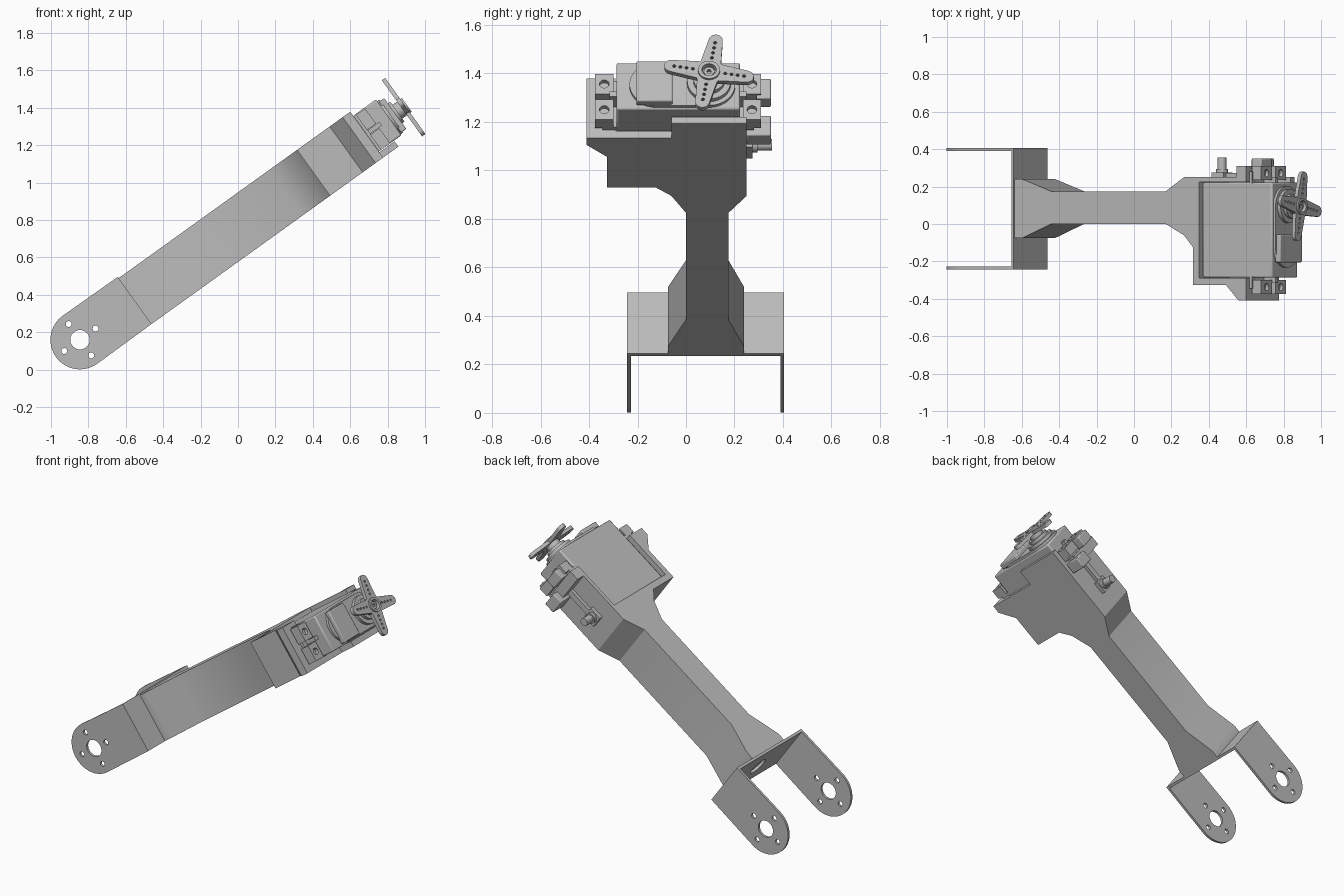
import bpy, bmesh, math
from mathutils import Matrix, Vector

cube = bpy.data.objects.get("Cube")
if cube:
    bpy.data.objects.remove(cube, do_unlink=True)

# One grey plastic for every part
grey = bpy.data.materials.new("grey_plastic")
grey.use_nodes = True
COLOR = (0.5, 0.5, 0.5, 1)
grey.diffuse_color = COLOR
grey.node_tree.nodes["Principled BSDF"].inputs["Base Color"].default_value = COLOR

# Link frame: X runs along the arm from the pivot, Y across, Z is its thickness
FRAME = Matrix.Translation((-0.845, 0, 0.16)) @ Matrix.Rotation(math.radians(-35.7), 4, 'Y')
# Sketch planes named by the direction they are extruded in
PLANES = {
    'X': Matrix(((0, 0, 1, 0), (1, 0, 0, 0), (0, 1, 0, 0), (0, 0, 0, 1))),
    'Y': Matrix(((1, 0, 0, 0), (0, 0, 1, 0), (0, 1, 0, 0), (0, 0, 0, 1))),
    'Z': Matrix.Identity(4),
}


def finish(name, mesh, bevel=0):
    mesh.transform(FRAME)
    bm = bmesh.new()
    bm.from_mesh(mesh)
    bmesh.ops.remove_doubles(bm, verts=bm.verts, dist=0.0002)
    bmesh.ops.recalc_face_normals(bm, faces=bm.faces)
    bm.to_mesh(mesh)
    bm.free()
    mesh.materials.clear()
    mesh.materials.append(grey)
    obj = bpy.data.objects.new(name, mesh)
    bpy.context.scene.collection.objects.link(obj)
    if bevel:
        mod = obj.modifiers.new("edge", 'BEVEL')
        mod.width, mod.segments = bevel, 2
    bpy.ops.object.select_all(action='DESELECT')
    obj.select_set(True)
    bpy.context.view_layer.objects.active = obj
    bpy.ops.object.shade_smooth_by_angle(angle=math.radians(30))
    return obj


def extrude(name, loops, plane, low, high):
    """Fill an outline, with any further loops as holes, and give it depth."""
    curve = bpy.data.curves.new(name, 'CURVE')
    curve.dimensions, curve.fill_mode = '2D', 'BOTH'
    curve.extrude = (high - low) / 2
    for loop in loops:
        spline = curve.splines.new('POLY')
        spline.points.add(len(loop) - 1)
        for point, (a, b) in zip(spline.points, loop):
            point.co = (a, b, 0, 1)
        spline.use_cyclic_u = True
    temp = bpy.data.objects.new(name, curve)
    bpy.context.scene.collection.objects.link(temp)
    graph = bpy.context.evaluated_depsgraph_get()
    mesh = bpy.data.meshes.new_from_object(temp.evaluated_get(graph))
    bpy.data.objects.remove(temp, do_unlink=True)
    mesh.transform(PLANES[plane] @ Matrix.Translation((0, 0, (low + high) / 2)))
    return finish(name, mesh)


def box(name, x, y, z, bevel=0):
    bm = bmesh.new()
    bmesh.ops.create_cube(bm, size=1)
    for v in bm.verts:
        v.co = Vector([(lo + hi) / 2 + c * (hi - lo) for c, (lo, hi) in zip(v.co, (x, y, z))])
    mesh = bpy.data.meshes.new(name)
    bm.to_mesh(mesh)
    bm.free()
    return finish(name, mesh, bevel)


def arc(a, b, r, start=0, end=360, n=32):
    steps = n if end - start == 360 else n + 1
    angles = [math.radians(start + (end - start) * i / n) for i in range(steps)]
    return [(a + r * math.cos(t), b + r * math.sin(t)) for t in angles]


def rect(a0, a1, b0, b1):
    return [(a0, b0), (a1, b0), (a1, b1), (a0, b1)]


# Fork bracket: two rounded cheeks joined by a cross plate
HALF = 0.155
cheek = arc(0, 0, 0.158, 90, 270) + [(0.36, -HALF), (0.36, HALF)]
pivot_holes = [arc(0, 0, 0.052)]
for k in range(4):
    t = math.radians(90 * k)
    pivot_holes.append(arc(0.103 * math.cos(t), 0.103 * math.sin(t), 0.016, n=16))
for side, y in (("right", -0.243), ("left", 0.389)):
    extrude("bracket_cheek_" + side, [cheek] + pivot_holes, 'Y', y, y + 0.016)
extrude("bracket_cross_plate", [rect(-0.235, 0.397, -HALF, HALF), arc(0.083, 0, 0.06)],
        'X', 0.344, 0.36)

# Arm: narrow beam flaring at both ends, ending in a tray with side walls
lower_edge = [(0.36, -0.075), (0.41, -0.075), (0.6, 0), (1.355, 0), (1.475, -0.06),
              (1.535, -0.125), (1.535, -0.325), (1.75, -0.325), (1.835, -0.41), (1.885, -0.41)]
upper_edge = [(1.475, 0.25), (1.355, 0.175), (0.6, 0.175), (0.41, 0.24), (0.36, 0.24)]
walls = [(1.885, -0.29), (1.575, -0.29), (1.575, 0.225), (1.885, 0.225), (1.885, 0.25)]
floor = [(1.885, -0.06), (1.985, -0.06), (1.985, 0.25)]
extrude("arm_and_tray_walls", [lower_edge + walls + upper_edge], 'Z', -0.12, 0.147)
extrude("arm_and_tray_floor", [lower_edge + floor + upper_edge], 'Z', -HALF, -0.12)
box("tray_left_flange", (1.82, 1.885), (0.25, 0.31), (-0.09, 0.147))

# Servo motor body with mounting ears
box("servo_body", (1.578, 2.035), (-0.287, 0.223), (-0.115, 0.12), 0.008)
box("servo_collar", (1.886, 1.905), (-0.345, 0.28), (-0.115, 0.12))
for side, y0, y1, hole in (("right", -0.375, -0.3, -0.337), ("left", 0.235, 0.31, 0.272)):
    for level, z in (("upper", 0.065), ("lower", -0.065)):
        extrude(f"servo_ear_{side}_{level}",
                [rect(y0, y1, z - 0.05, z + 0.05), arc(hole, z, 0.02, n=20)], 'X', 1.9, 1.96)
        extrude(f"ear_screw_{side}_{level}", [arc(hole, z, 0.02, n=20)], 'X', 1.9, 1.94)
    box("servo_ear_web_" + side, (1.905, 1.98), (min(y0 + 0.06, 0.2), max(y1 - 0.06, -0.26)),
        (-0.012, 0.012))

# Gearbox top: rounded cover, raised block and stepped output hub
AXIS = 0.095
cover = arc(AXIS, 0, 0.108, -90, 90) + arc(-0.125, 0, 0.108, 90, 270)
extrude("gear_cover", [cover], 'X', 2.03, 2.05)
box("gear_block", (2.04, 2.075), (-0.205, -0.055), (-0.103, 0.1), 0.006)
for i, (radius, low, high) in enumerate(((0.09, 2.045, 2.07), (0.065, 2.06, 2.09),
                                         (0.045, 2.08, 2.125))):
    extrude(f"output_hub_{i + 1}", [arc(AXIS, 0, radius)], 'X', low, high)

# Four-armed horn with drilled arms
outline, drills = [], []
for k in range(4):
    turn = Matrix.Rotation(math.radians(90 * k - 10), 2)
    tip = [(0.046, -0.042)] + arc(0.158, 0, 0.029, -85, 85, 12) + [(0.046, 0.042)]
    outline += [tuple(turn @ Vector(p) + Vector((AXIS, 0))) for p in tip]
    for j in range(4):
        c = turn @ Vector((0.068 + 0.026 * j, 0))
        drills.append(arc(c.x + AXIS, c.y, 0.007, n=10))
extrude("horn", [outline, arc(AXIS, 0, 0.03)] + drills, 'X', 2.12, 2.142)
extrude("horn_boss", [arc(AXIS, 0, 0.045), arc(AXIS, 0, 0.03)], 'X', 2.115, 2.152)
extrude("horn_screw", [arc(AXIS, 0, 0.022), arc(AXIS, 0, 0.01, n=6)], 'X', 2.115, 2.14)

# Fasteners and cable post on the left side
box("upper_nut_block", (1.885, 1.95), (0.29, 0.35), (0, 0.1), 0.005)
box("lower_nut_block", (1.8, 1.87), (0.25, 0.35), (-0.13, -0.03), 0.005)
box("cable_post_base", (1.58, 1.66), (0.245, 0.275), (-0.04, 0.04))
extrude("cable_post", [arc(1.62, 0, 0.024, n=20)], 'Y', 0.27, 0.355)
extrude("cable_post_collar", [arc(1.62, 0, 0.032, n=20)], 'Y', 0.275, 0.295)
box("cable_guide", (1.655, 1.825), (0.245, 0.272), (-0.018, 0.018))
